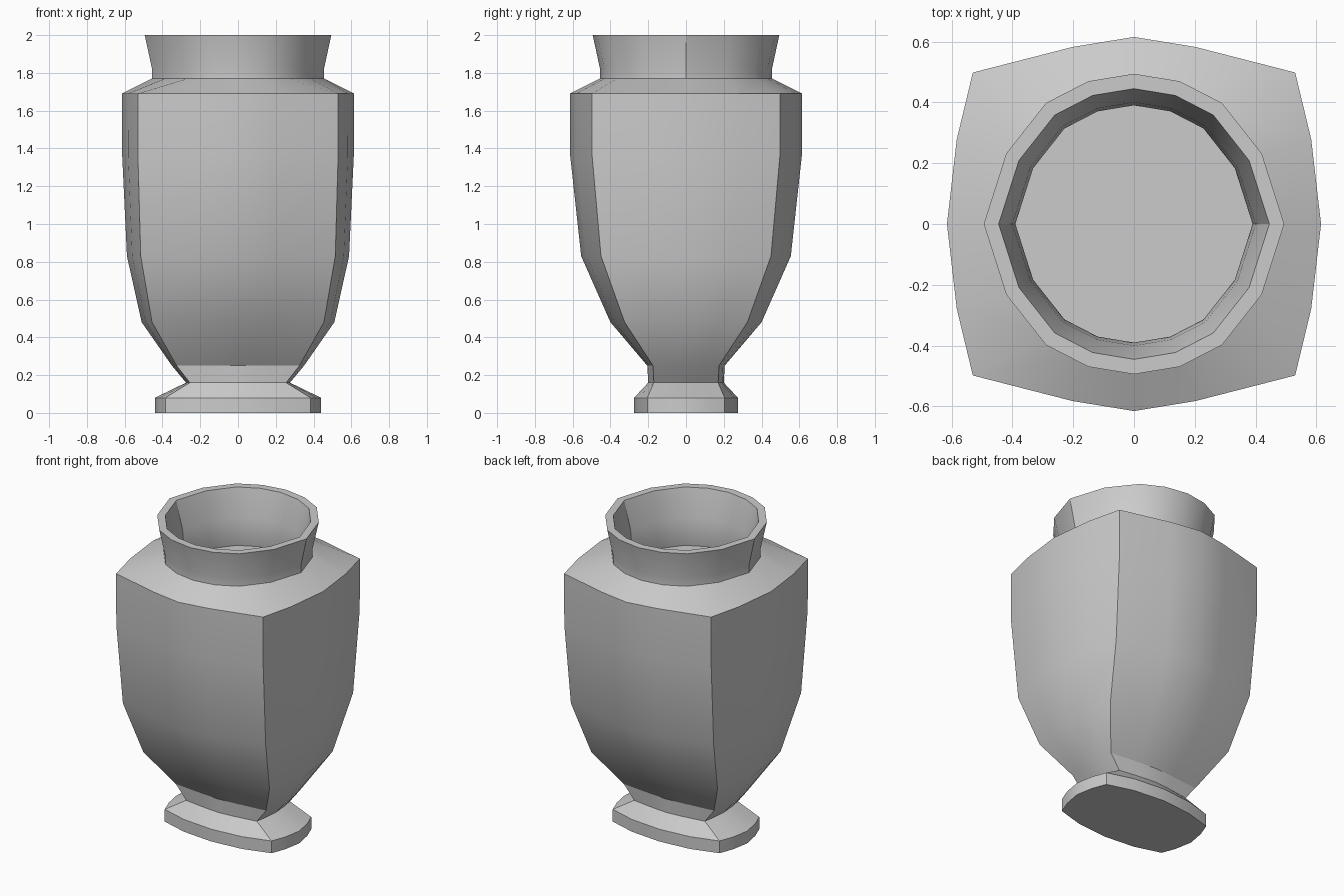
import bpy, bmesh, math

if "Cube" in bpy.data.objects:
    bpy.data.objects.remove(bpy.data.objects["Cube"])


def mirror_quarter(q, z):
    """Turn five points from +x to +y into a closed 16-point ring."""
    pts = list(q)
    pts += [(-x, y) for x, y in reversed(q[:-1])]
    pts += [(x, -y) for x, y in reversed(pts[1:-1])]
    return [(x, y, z) for x, y in pts]


def square_ring(z, a, b, cx, cy, f=0.38):
    """Bulged rectangle: half sizes a, b and corner (cx, cy)."""
    q = [(a, 0), (a - (a - cx) * 0.38, cy * 0.56), (cx, cy),
         (cx * f, b - (b - cy) * 0.28), (0, b)]
    return mirror_quarter(q, z)


def round_ring(z, r):
    """Slightly uneven 16-sided circle."""
    q = [(1, 0), (0.85, 0.47), (0.586, 0.805), (0.305, 0.95), (0, 1)]
    return mirror_quarter([(x * r, y * r) for x, y in q], z)


rings = [
    # foot
    square_ring(0.0, 0.44, 0.275, 0.385, 0.205, 0.55),
    square_ring(0.08, 0.44, 0.275, 0.385, 0.205, 0.55),
    # waist
    square_ring(0.16, 0.275, 0.20, 0.255, 0.17),
    square_ring(0.25, 0.35, 0.205, 0.325, 0.175),
    # body
    square_ring(0.48, 0.51, 0.40, 0.455, 0.325),
    square_ring(0.83, 0.588, 0.555, 0.515, 0.45),
    square_ring(1.36, 0.613, 0.613, 0.53, 0.497),
    square_ring(1.69, 0.615, 0.615, 0.53, 0.498),
    # neck and rim
    round_ring(1.77, 0.455),
    round_ring(1.82, 0.455),
    round_ring(2.0, 0.494),
    round_ring(2.0, 0.445),
    # inside of the neck down to the inner floor
    round_ring(1.82, 0.40),
    round_ring(1.71, 0.39),
    round_ring(1.64, 0.40),
]

# loft the rings into one closed vase
bm = bmesh.new()
loops = [[bm.verts.new(p) for p in ring] for ring in rings]
for lo, hi in zip(loops, loops[1:]):
    n = len(lo)
    for i in range(n):
        j = (i + 1) % n
        bm.faces.new((lo[i], lo[j], hi[j], hi[i]))
bm.faces.new(list(reversed(loops[0])))
bm.faces.new(loops[-1])
bmesh.ops.recalc_face_normals(bm, faces=bm.faces[:])

mesh = bpy.data.meshes.new("vase")
bm.to_mesh(mesh)
bm.free()
vase = bpy.data.objects.new("vase", mesh)
bpy.context.collection.objects.link(vase)

# soft shading with crisp edges
bpy.context.view_layer.objects.active = vase
vase.select_set(True)
bpy.ops.object.shade_smooth_by_angle(angle=math.radians(30))
